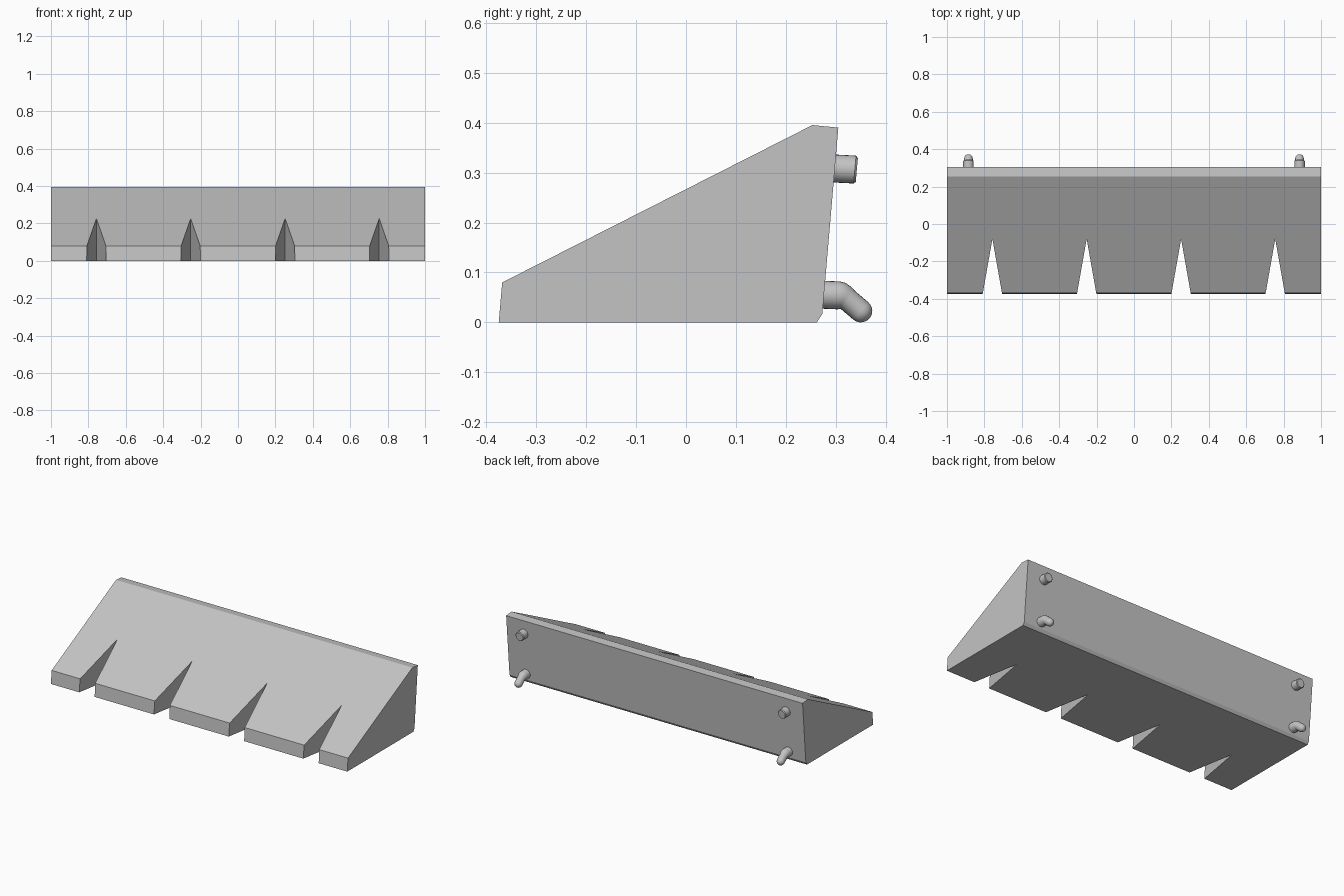
import bpy, bmesh
from math import sin, cos, pi, radians
from mathutils import Vector

if "Cube" in bpy.data.objects:
    bpy.data.objects.remove(bpy.data.objects["Cube"])

grey = bpy.data.materials.new("plain grey")
grey.use_nodes = True
colour = (0.55, 0.55, 0.55, 1)
grey.diffuse_color = colour
grey.node_tree.nodes["Principled BSDF"].inputs["Base Color"].default_value = colour


def make_object(name, bm):
    bmesh.ops.recalc_face_normals(bm, faces=bm.faces)
    mesh = bpy.data.meshes.new(name)
    bm.to_mesh(mesh)
    bm.free()
    obj = bpy.data.objects.new(name, mesh)
    bpy.context.collection.objects.link(obj)
    mesh.materials.append(grey)
    return obj


def prism(name, outline, offset):
    """Extrude a flat outline along the offset."""
    bm = bmesh.new()
    face = bm.faces.new([bm.verts.new(p) for p in outline])
    top = bmesh.ops.extrude_face_region(bm, geom=[face])
    verts = [v for v in top["geom"] if isinstance(v, bmesh.types.BMVert)]
    bmesh.ops.translate(bm, vec=offset, verts=verts)
    return make_object(name, bm)


def tube(name, x, rings, sides=24):
    """Skin round sections (y, z, radius, downward tilt in degrees)."""
    bm = bmesh.new()
    loops = []
    for y, z, r, tilt in rings:
        t = radians(tilt)
        side, up = Vector((1, 0, 0)), Vector((0, sin(t), cos(t)))
        angles = [2 * pi * i / sides for i in range(sides)]
        loops.append([bm.verts.new(Vector((x, y, z)) + r * (side * cos(a) + up * sin(a)))
                      for a in angles])
    for a, b in zip(loops, loops[1:]):
        for i in range(sides):
            j = (i + 1) % sides
            bm.faces.new((a[i], a[j], b[j], b[i]))
    bm.faces.new(loops[0])
    bm.faces.new(loops[-1])
    obj = make_object(name, bm)
    bpy.ops.object.select_all(action="DESELECT")
    obj.select_set(True)
    bpy.context.view_layer.objects.active = obj
    bpy.ops.object.shade_smooth_by_angle(angle=radians(35))
    return obj


# Wedge body
profile = [(-0.375, 0), (-0.368, 0.08), (0.253, 0.395),
           (0.305, 0.39), (0.273, 0.017), (0.262, 0)]
body = prism("wedge_body", [(-1, y, z) for y, z in profile], (2, 0, 0))

# Tapered notches in the front edge
for x in (-0.757, -0.253, 0.252, 0.755):
    outline = [(x, -0.08, -0.1), (x - 0.06, -0.42, -0.1), (x + 0.06, -0.42, -0.1)]
    cutter = prism("notch_cutter", outline, (0, 0, 0.6))
    cutter.hide_render = True
    cut = body.modifiers.new("notch", "BOOLEAN")
    cut.operation, cut.solver, cut.object = "DIFFERENCE", "EXACT", cutter
    bpy.context.view_layer.objects.active = body
    bpy.ops.object.modifier_apply(modifier=cut.name)
    bpy.data.objects.remove(cutter)

# Upper pegs and lower bent hooks on the back
peg = [(0.28, 0.309, 0.028, 5), (0.338, 0.306, 0.028, 5), (0.342, 0.305, 0.024, 5)]
hook = [(0.26, 0.056, 0.028, 5), (0.306, 0.054, 0.028, 5), (0.313, 0.053, 0.027, 14),
        (0.319, 0.049, 0.025, 28), (0.324, 0.045, 0.023, 39)]
tilt = radians(39)
for i in range(6):
    a = radians(17 * i)
    d = 0.023 * sin(a)
    hook.append((0.35 + d * cos(tilt), 0.023 - d * sin(tilt), 0.023 * cos(a), 39))
for side, x in (("left", 0.885), ("right", -0.885)):
    tube("upper_peg_" + side, x, peg)
    tube("lower_hook_" + side, x, hook)
